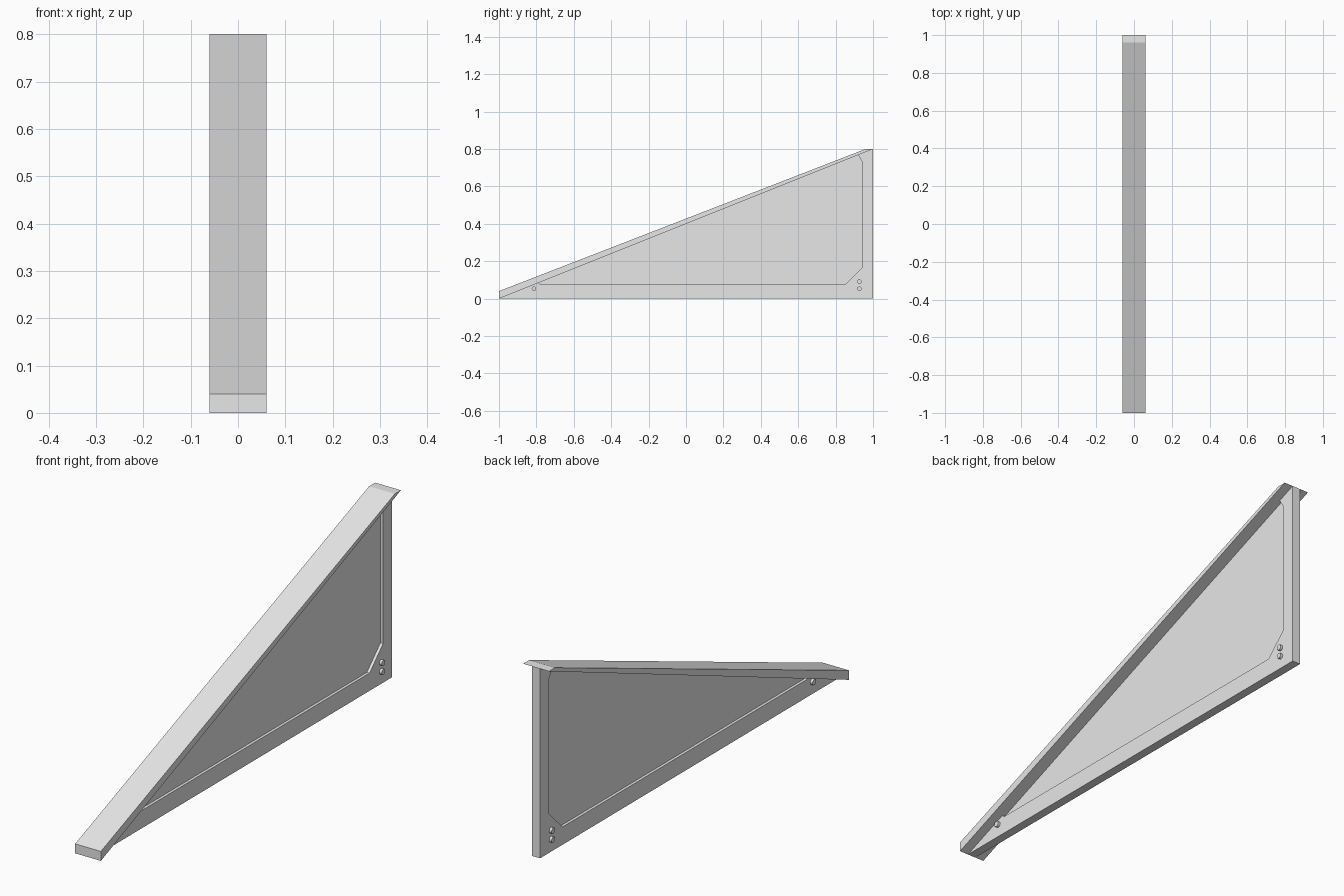
import bpy, bmesh, math

cube = bpy.data.objects.get("Cube")
if cube:
    bpy.data.objects.remove(cube, do_unlink=True)

# One plain grey for the whole bracket
grey = bpy.data.materials.new("light_grey")
grey.use_nodes = True
grey.diffuse_color = (0.8, 0.8, 0.8, 1)
grey.node_tree.nodes["Principled BSDF"].inputs["Base Color"].default_value = (0.8, 0.8, 0.8, 1)


def plate(name, outline, half):
    """Side outline of (y, z) points, extruded evenly about x = 0."""
    bm = bmesh.new()
    face = bm.faces.new([bm.verts.new((-half, y, z)) for y, z in outline])
    grown = bmesh.ops.extrude_face_region(bm, geom=[face])["geom"]
    moved = [v for v in grown if isinstance(v, bmesh.types.BMVert)]
    bmesh.ops.translate(bm, verts=moved, vec=(2 * half, 0, 0))
    bmesh.ops.recalc_face_normals(bm, faces=bm.faces)
    mesh = bpy.data.meshes.new(name)
    bm.to_mesh(mesh)
    bm.free()
    mesh.materials.append(grey)
    obj = bpy.data.objects.new(name, mesh)
    bpy.context.collection.objects.link(obj)
    return obj


# Sloping top flange, tapering to a point at the back
plate("top_flange", [(-1, 0), (1, 0.8), (0.96, 0.8), (-1, 0.04)], 0.06)

# Raised rim of the web around the recessed panel, open along the slope
panel = [(0.92, 0.768), (0.94, 0.735), (0.94, 0.165), (0.85, 0.075),
         (-0.775, 0.075), (-0.79, 0.084)]
plate("web_rim", [(-1, 0), (1, 0), (1, 0.8)] + panel, 0.019)
plate("recessed_panel", panel, 0.007)

# Bolts passing through the rim, showing on both sides
for i, (y, z) in enumerate([(-0.813, 0.053), (0.927, 0.053), (0.927, 0.091)]):
    bpy.ops.mesh.primitive_cylinder_add(vertices=16, radius=0.012, depth=0.06,
                                        location=(0, y, z),
                                        rotation=(0, math.pi / 2, 0))
    bolt = bpy.context.object
    bolt.name = f"bolt_{i + 1}"
    bolt.data.materials.append(grey)
    bpy.ops.object.shade_smooth_by_angle(angle=math.radians(40))
